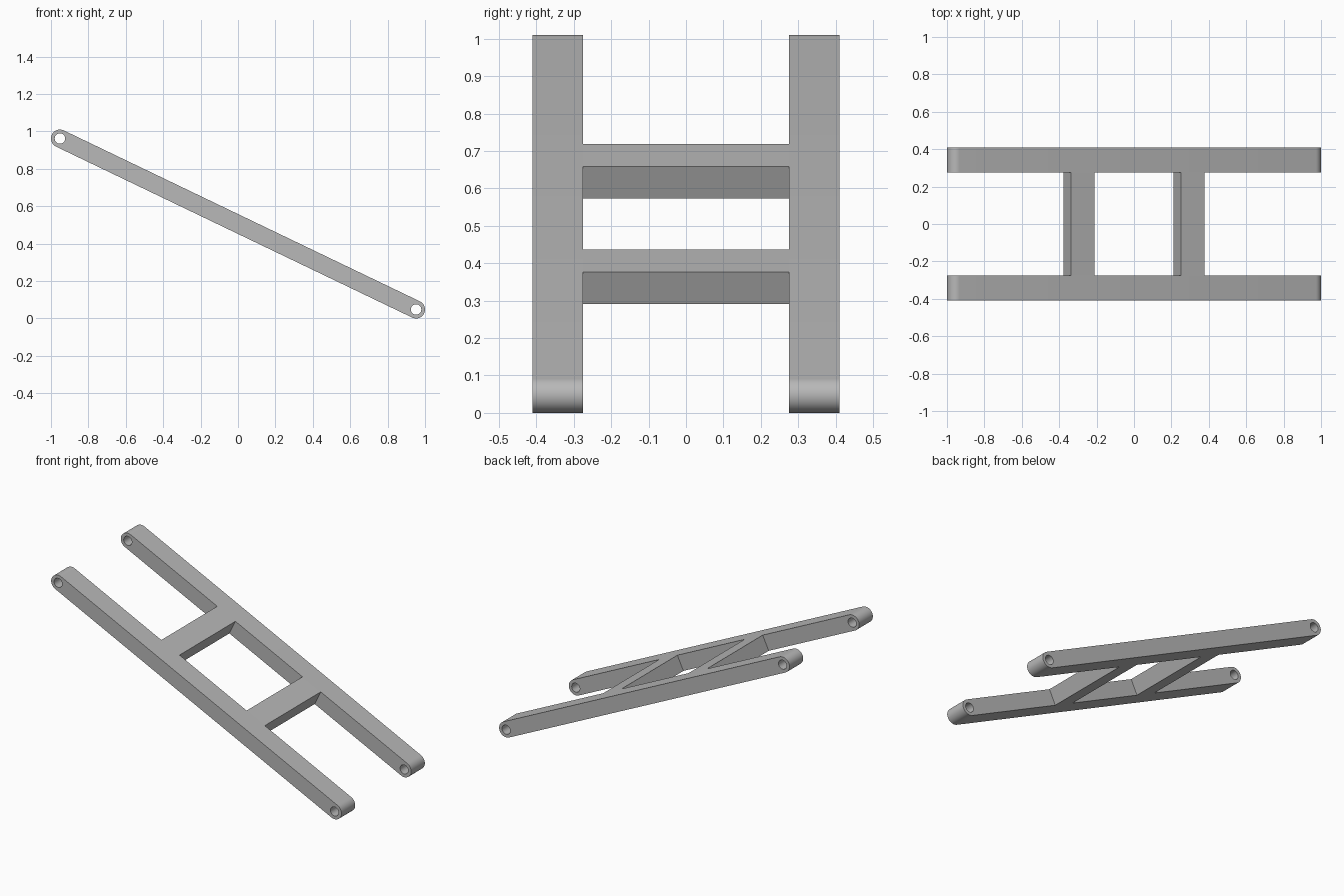
import bpy
import bmesh
from math import atan2, cos, sin, hypot, pi, radians

if "Cube" in bpy.data.objects:
    bpy.data.objects.remove(bpy.data.objects["Cube"], do_unlink=True)

RADIUS, HOLE = 0.048, 0.028
RUN, DROP = 0.952, 0.457          # pivot offsets from the frame centre
HALF = hypot(RUN, DROP)
TILT = atan2(DROP, RUN)
INNER, OUTER = 0.275, 0.41
CENTRE_Z = DROP + RADIUS
STEPS = 20

grey = bpy.data.materials.new("satin grey")
grey.use_nodes = True
grey.diffuse_color = (0.48, 0.48, 0.48, 1)
grey.node_tree.nodes["Principled BSDF"].inputs["Base Color"].default_value = (0.48, 0.48, 0.48, 1)


def finish(bm, name, x=0):
    """Turn a bmesh into a tilted grey object; x slides it along the slope."""
    bmesh.ops.recalc_face_normals(bm, faces=bm.faces)
    mesh = bpy.data.meshes.new(name)
    bm.to_mesh(mesh)
    bm.free()
    mesh.materials.append(grey)
    obj = bpy.data.objects.new(name, mesh)
    bpy.context.collection.objects.link(obj)
    obj.rotation_euler.y = TILT
    obj.location = (x * cos(TILT), 0, CENTRE_Z - x * sin(TILT))
    bpy.ops.object.select_all(action="DESELECT")
    obj.select_set(True)
    bpy.context.view_layer.objects.active = obj
    bpy.ops.object.shade_smooth_by_angle(angle=radians(30))


def rail(name, y):
    """Round-ended bar with a pivot hole through each end."""
    bm = bmesh.new()

    def arc(side, r, facing):
        # half circle from top to bottom, bulging along +x or -x
        return [bm.verts.new((side * HALF + facing * r * sin(pi * i / STEPS), y,
                              r * cos(pi * i / STEPS))) for i in range(STEPS + 1)]

    outline = []
    for side in (1, -1):
        rim, bore = arc(side, RADIUS, side), arc(side, HOLE, side)
        for i in range(STEPS):
            bm.faces.new((rim[i], rim[i + 1], bore[i + 1], bore[i]))
        inner = [bore[0]] + arc(side, HOLE, -side)[1:-1] + [bore[-1]]
        part = [rim[0]] + inner + [rim[-1]]
        outline += part if side == 1 else part[::-1]
    bm.faces.new(outline)
    loose = [v for v in bm.verts if not v.link_faces]
    bmesh.ops.delete(bm, geom=loose, context="VERTS")
    # give the side profile its width
    made = bmesh.ops.extrude_face_region(bm, geom=bm.faces[:], use_keep_orig=True)
    moved = [g for g in made["geom"] if isinstance(g, bmesh.types.BMVert)]
    bmesh.ops.translate(bm, verts=moved, vec=(0, OUTER - INNER, 0))
    finish(bm, name)


def crossbar(name, x):
    """Flush rectangular brace between the rails."""
    bm = bmesh.new()
    bmesh.ops.create_cube(bm, size=1)
    bmesh.ops.scale(bm, verts=bm.verts, vec=(0.139, 2 * INNER, 2 * RADIUS))
    finish(bm, name, x)


rail("front_rail", -OUTER)
rail("back_rail", INNER)
crossbar("upper_crossbar", -0.326)
crossbar("lower_crossbar", 0.326)
